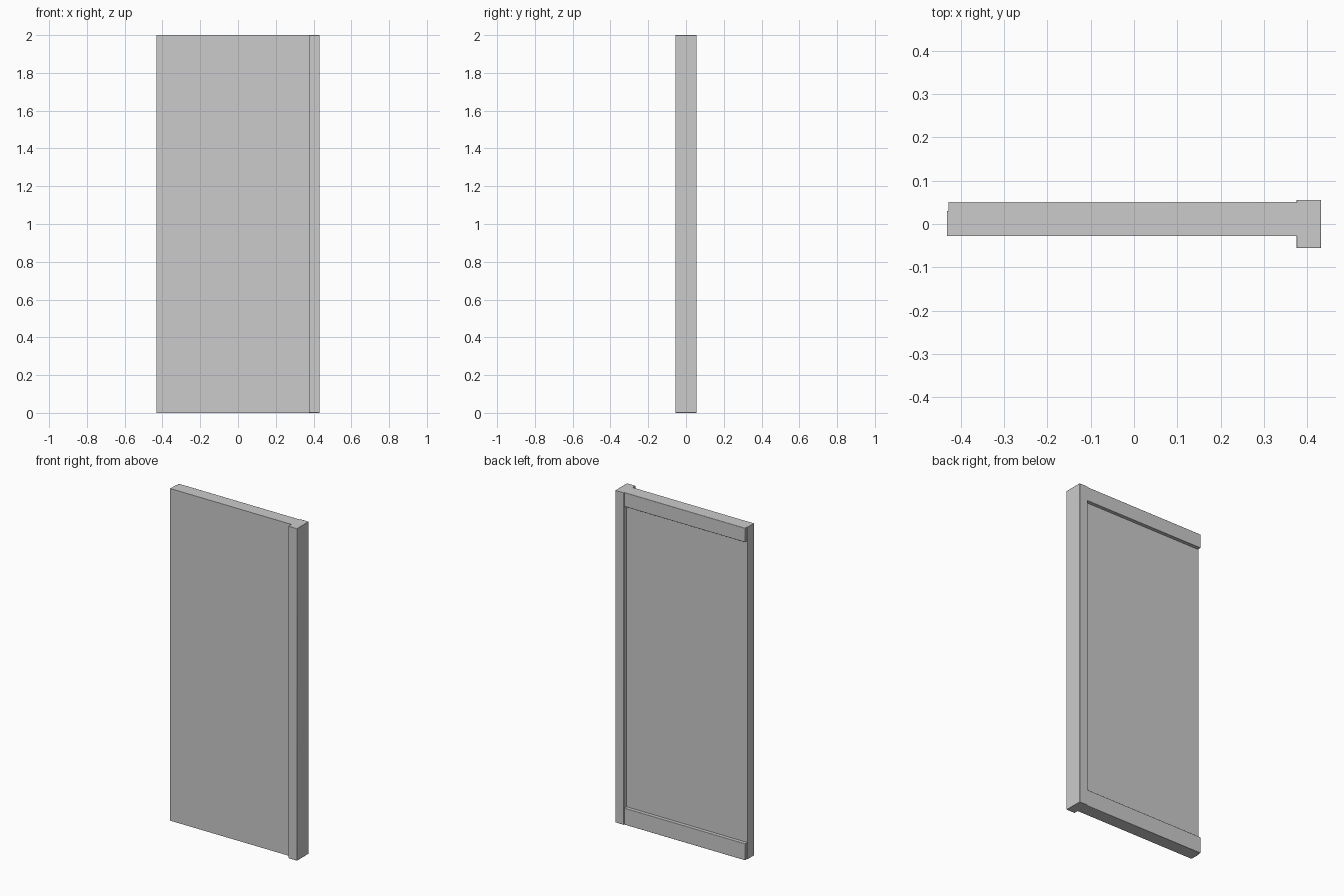
import bpy
import bmesh
from mathutils import Vector

cube = bpy.data.objects.get("Cube")
if cube:
    bpy.data.objects.remove(cube, do_unlink=True)

# One plain grey for the whole model
GREY = (0.6, 0.6, 0.6, 1.0)
grey = bpy.data.materials.new("light_grey")
grey.use_nodes = True
grey.diffuse_color = GREY
grey.node_tree.nodes["Principled BSDF"].inputs["Base Color"].default_value = GREY


def board(name, low, high, bevel=0.0):
    """Box between two corners, with optional softened edges."""
    low, high = Vector(low), Vector(high)
    bm = bmesh.new()
    bmesh.ops.create_cube(bm, size=1)
    bmesh.ops.scale(bm, vec=high - low, verts=bm.verts)
    bmesh.ops.translate(bm, vec=(low + high) / 2, verts=bm.verts)
    mesh = bpy.data.meshes.new(name)
    bm.to_mesh(mesh)
    bm.free()
    mesh.materials.append(grey)
    obj = bpy.data.objects.new(name, mesh)
    bpy.context.collection.objects.link(obj)
    if bevel:
        mod = obj.modifiers.new("soft_edges", "BEVEL")
        mod.width = bevel
        mod.segments = 2
        bpy.ops.object.select_all(action="DESELECT")
        obj.select_set(True)
        bpy.context.view_layer.objects.active = obj
        bpy.ops.object.shade_smooth_by_angle()
    return obj


LEFT, JOINT, RIGHT = -0.432, 0.375, 0.432
TOP = 2.0
FRONT, BACK, RAIL_BACK = -0.028, 0.03, 0.051

# Flat panel
board("panel", (LEFT, FRONT, 0), (JOINT + 0.01, BACK, TOP))

# Thicker upright along one side
board("side_post", (JOINT, -0.056, 0), (RIGHT, 0.056, TOP), 0.002)

# Cross rails on the back, at the bottom and the top
for name, low, high in (("bottom_rail", 0, 0.1), ("top_rail", TOP - 0.085, TOP)):
    board(name, (LEFT + 0.003, BACK - 0.005, low),
          (JOINT + 0.005, RAIL_BACK, high), 0.002)
